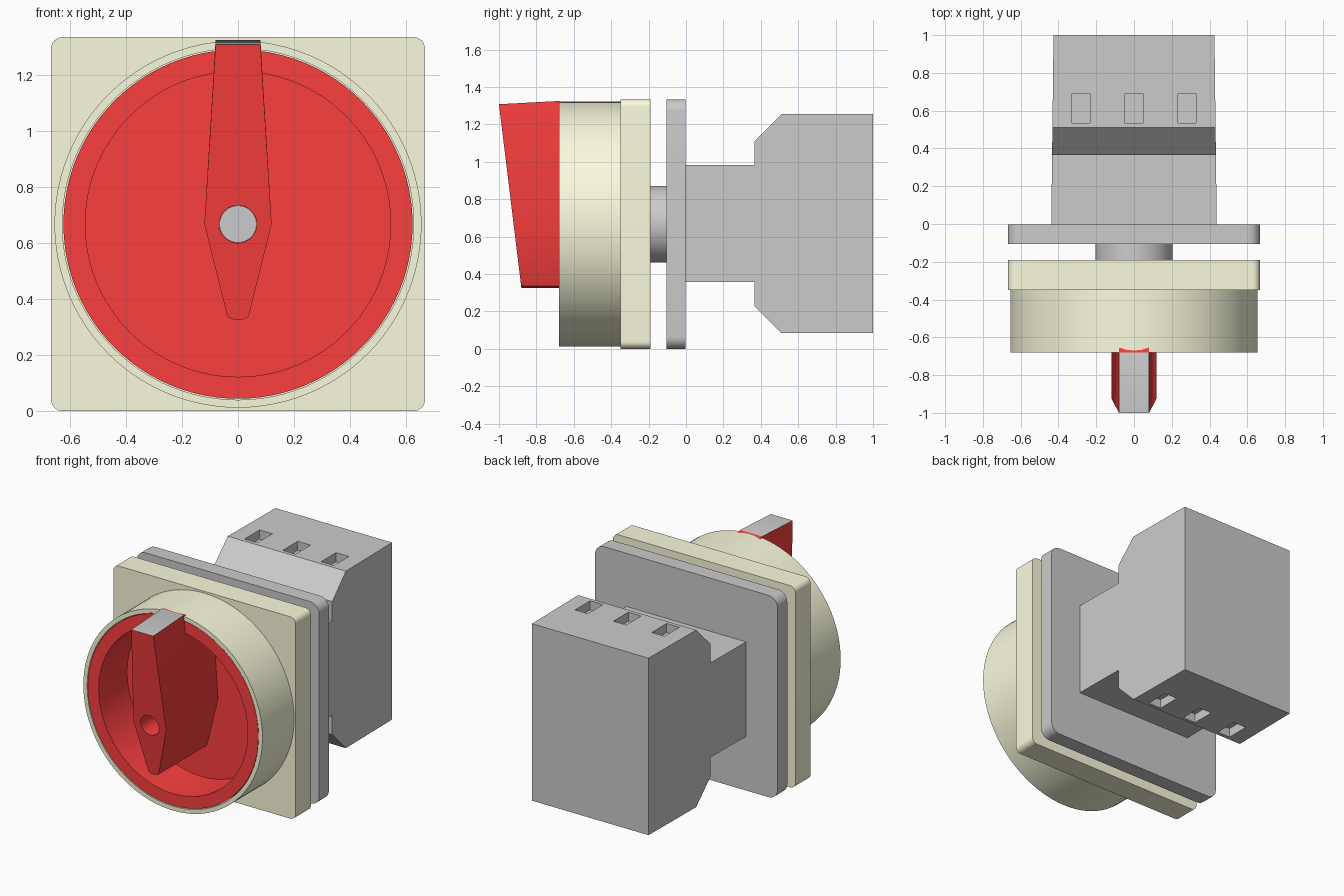
import bpy, bmesh, math

if "Cube" in bpy.data.objects:
    bpy.data.objects.remove(bpy.data.objects["Cube"])

CZ = 0.667  # height of the rotary axis


def material(name, rgb):
    m = bpy.data.materials.new(name)
    m.diffuse_color = (*rgb, 1)
    m.use_nodes = True
    m.node_tree.nodes["Principled BSDF"].inputs["Base Color"].default_value = m.diffuse_color
    return m


CREAM = material("cream", (0.97, 0.97, 0.73))
RED = material("red", (0.97, 0.05, 0.05))


def loft(name, rings, mat=None, closed=False):
    """Skin a list of equal-length point rings; cap the ends or close the loop."""
    bm = bmesh.new()
    vs = [[bm.verts.new(p) for p in ring] for ring in rings]
    n = len(vs[0])
    pairs = list(zip(vs, vs[1:])) + ([(vs[-1], vs[0])] if closed else [])
    for a, b in pairs:
        for i in range(n):
            j = (i + 1) % n
            bm.faces.new((a[i], a[j], b[j], b[i]))
    if not closed:
        bm.faces.new(vs[0])
        bm.faces.new(vs[-1])
    bmesh.ops.recalc_face_normals(bm, faces=bm.faces)
    me = bpy.data.meshes.new(name)
    bm.to_mesh(me)
    bm.free()
    ob = bpy.data.objects.new(name, me)
    bpy.context.collection.objects.link(ob)
    if mat:
        me.materials.append(mat)
    return ob


def activate(ob):
    bpy.ops.object.select_all(action='DESELECT')
    ob.select_set(True)
    bpy.context.view_layer.objects.active = ob


def smooth(ob):
    activate(ob)
    bpy.ops.object.shade_smooth_by_angle(angle=math.radians(30))


def lathe(name, profile, mat=None, closed=False, n=96):
    """Revolve (radius, y) points around the rotary axis."""
    rings = [[(r * math.cos(2 * math.pi * i / n), y, CZ + r * math.sin(2 * math.pi * i / n))
              for i in range(n)] for r, y in profile]
    ob = loft(name, rings, mat, closed)
    smooth(ob)
    return ob


def plate(name, y0, y1, radius, mat=None):
    """Square plate with rounded corners."""
    c = CZ - radius
    outline = []
    for k, (sx, sz) in enumerate(((1, 1), (-1, 1), (-1, -1), (1, -1))):
        for i in range(9):
            a = math.pi / 2 * (k + i / 8)
            outline.append((sx * c + radius * math.cos(a), CZ + sz * c + radius * math.sin(a)))
    ob = loft(name, [[(x, y, z) for x, z in outline] for y in (y0, y1)], mat)
    smooth(ob)


def cut(ob, cutter):
    cutter.hide_render = True
    mod = ob.modifiers.new("cut", 'BOOLEAN')
    mod.object = cutter
    mod.solver = 'EXACT'
    activate(ob)
    bpy.ops.object.modifier_apply(modifier="cut")
    bpy.data.objects.remove(cutter)


# Mounting plates, front collar and shaft
plate("front_plate", -0.35, -0.19, 0.04, CREAM)
plate("rear_plate", -0.105, -0.003, 0.065)
lathe("collar", [(0.655, -0.34), (0.655, -0.68), (0.627, -0.68), (0.627, -0.34)], CREAM, closed=True)
lathe("shaft", [(0.205, -0.2), (0.205, -0.095)])
lathe("spindle", [(0.066, -0.4), (0.066, -0.19)])

# Red dial: flat rim with a deep round pocket
lathe("dial", [(0.623, -0.34), (0.623, -0.677), (0.545, -0.677), (0.545, -0.38), (0.05, -0.38), (0.05, -0.34)],
      RED, closed=True)

# Handle: tapered grip with sloped front, rounded tip and grey top face
tip = [(0.04 * math.cos(a), 0.345 + 0.02 * math.sin(a))
       for a in (math.pi * (1 + i / 8) for i in range(9))]


def handle_ring(top, y_of):
    pts = [(0.08, top), (-0.08, top), (-0.12, CZ)] + tip + [(0.12, CZ)]
    return [(x, y_of(z), z) for x, z in pts]


handle = loft("handle", [handle_ring(1.308, lambda z: -1 + (1.308 - z) * 0.122),
                         handle_ring(1.325, lambda z: -0.68),
                         handle_ring(1.23, lambda z: -0.37)], RED)
handle.data.materials.append(None)
for f in handle.data.polygons:
    if f.normal.z > 0.5 and f.center.y < -0.6:
        f.material_index = 1
cut(handle, lathe("hole_cutter", [(0.067, -1.1), (0.067, -0.3)], n=48))
smooth(handle)

# Switch body: stepped, chamfered profile mirrored about the axis
half = [(0.0, 0.3125), (0.365, 0.3125), (0.365, 0.44), (0.51, 0.585), (1.0, 0.585)]
profile = [(y, CZ + 0.003 + h) for y, h in half] + [(y, CZ + 0.003 - h) for y, h in reversed(half)]
body = loft("switch_body", [[(s * (0.438 - 0.012 * y), y - 0.003 * (y == 0), z) for y, z in profile]
                            for s in (-1, 1)])

# Terminal pockets on the top and bottom
for x in (-0.28, 0, 0.28):
    for s in (-1, 1):
        rect = [(x + a * 0.047, 0.613 + b * 0.078) for a, b in ((-1, -1), (1, -1), (1, 1), (-1, 1))]
        cut(body, loft("pocket_cutter", [[(px, py, CZ + 0.003 + s * h) for px, py in rect]
                                         for h in (0.525, 0.7)]))
